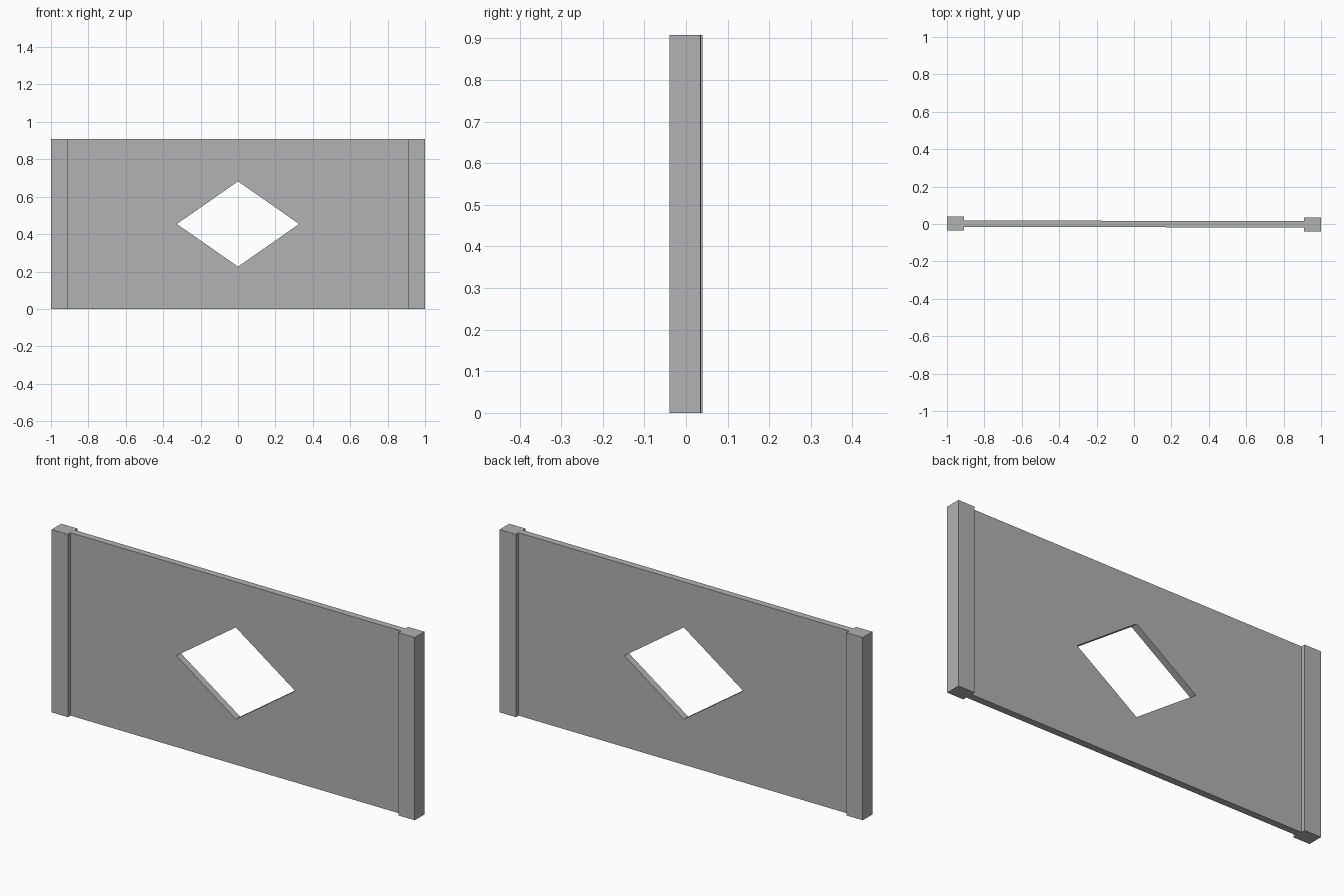
import bpy
import bmesh
from math import pi, sin, cos
from mathutils import Matrix

if "Cube" in bpy.data.objects:
    bpy.data.objects.remove(bpy.data.objects["Cube"])

HEIGHT = 0.908
POST_INNER, POST_OUTER, POST_DEPTH = 0.91, 0.999, 0.075
PANEL_DEPTH = 0.034
HOLE_X, HOLE_Z = 0.327, 0.228
TILT = Matrix.Rotation(-0.0022, 4, "Z")   # the wall is turned very slightly

grey = bpy.data.materials.new("grey")
grey.use_nodes = True
colour = (0.445, 0.445, 0.445, 1)
grey.diffuse_color = colour
grey.node_tree.nodes["Principled BSDF"].inputs["Base Color"].default_value = colour


def add_object(name, bm):
    bmesh.ops.recalc_face_normals(bm, faces=bm.faces)
    bm.transform(TILT)
    mesh = bpy.data.meshes.new(name)
    bm.to_mesh(mesh)
    bm.free()
    mesh.materials.append(grey)
    obj = bpy.data.objects.new(name, mesh)
    bpy.context.collection.objects.link(obj)
    return obj


# End posts
for name, side in (("left_post", 1), ("right_post", -1)):
    bm = bmesh.new()
    middle = side * (POST_INNER + POST_OUTER) / 2
    place = Matrix.Translation((middle, 0, HEIGHT / 2))
    size = Matrix.Diagonal((POST_OUTER - POST_INNER, POST_DEPTH, HEIGHT, 1))
    bmesh.ops.create_cube(bm, size=1, matrix=place @ size)
    add_object(name, bm)

# Panel with a diamond opening: one five-sided face per quadrant, then extruded
bm = bmesh.new()
for sx in (-1, 1):
    for sz in (-1, 1):
        outline = [(HOLE_X, 0), (POST_INNER, 0), (POST_INNER, HEIGHT / 2),
                   (0, HEIGHT / 2), (0, HOLE_Z)]
        if sx != sz:
            outline.reverse()
        bm.faces.new([bm.verts.new((sx * x, -PANEL_DEPTH / 2, HEIGHT / 2 + sz * z))
                      for x, z in outline])
bmesh.ops.remove_doubles(bm, verts=bm.verts, dist=0.0001)
grown = bmesh.ops.extrude_face_region(bm, geom=bm.faces[:], use_keep_orig=True)
moved = [v for v in grown["geom"] if isinstance(v, bmesh.types.BMVert)]
bmesh.ops.translate(bm, verts=moved, vec=(0, PANEL_DEPTH, 0))
add_object("panel", bm)
